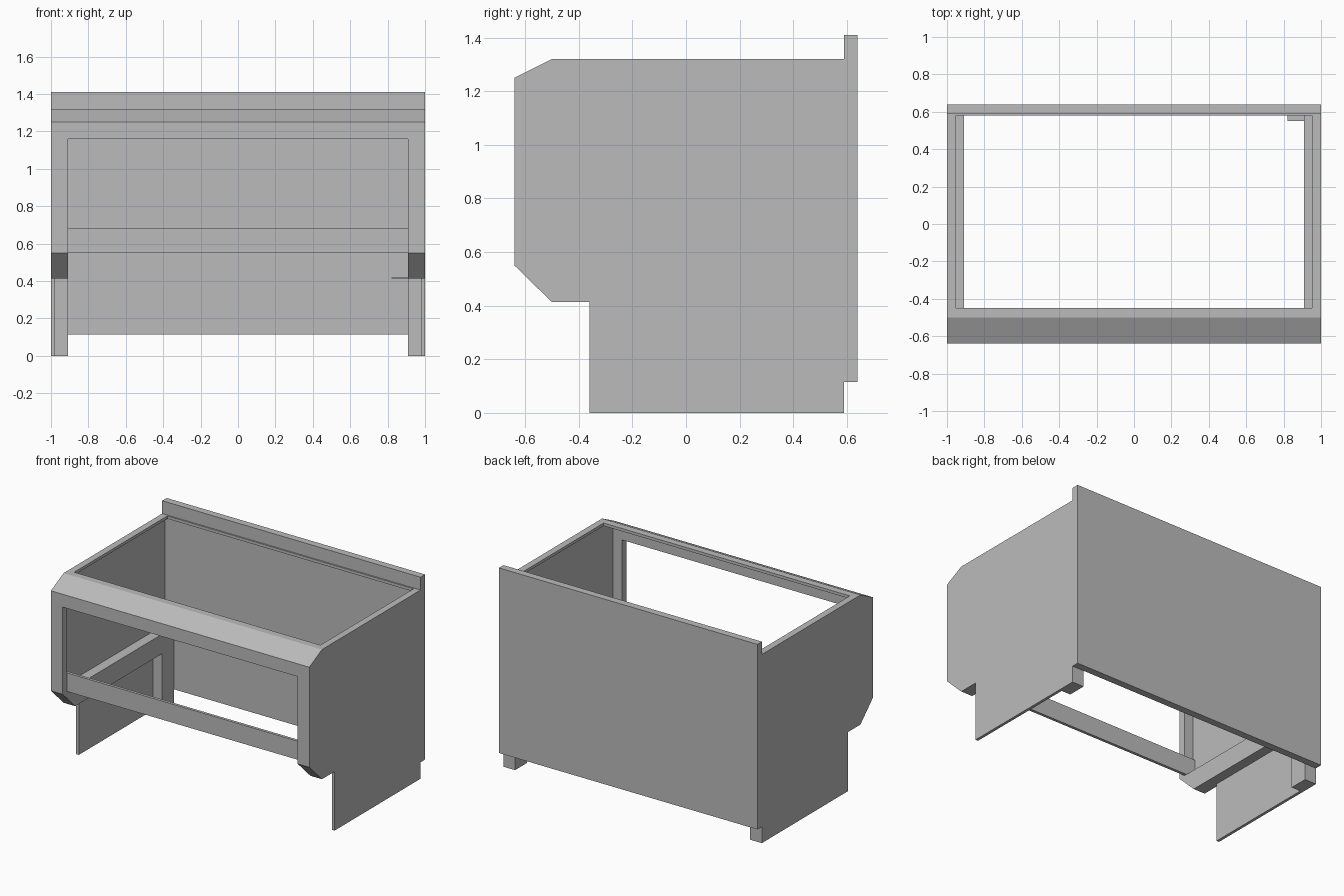
import bpy
import bmesh

cube = bpy.data.objects.get("Cube")
if cube:
    bpy.data.objects.remove(cube, do_unlink=True)

grey = bpy.data.materials.new("plain grey")
grey.use_nodes = True
grey.diffuse_color = (0.5, 0.5, 0.5, 1)
grey.node_tree.nodes["Principled BSDF"].inputs["Base Color"].default_value = (0.5, 0.5, 0.5, 1)


def prism(name, profile, x0, x1):
    """Extrude a (y, z) profile from x0 to x1."""
    bm = bmesh.new()
    face = bm.faces.new([bm.verts.new((x0, y, z)) for y, z in profile])
    new = bmesh.ops.extrude_face_region(bm, geom=[face])["geom"]
    verts = [v for v in new if isinstance(v, bmesh.types.BMVert)]
    bmesh.ops.translate(bm, verts=verts, vec=(x1 - x0, 0, 0))
    bmesh.ops.recalc_face_normals(bm, faces=bm.faces)
    mesh = bpy.data.meshes.new(name)
    bm.to_mesh(mesh)
    bm.free()
    mesh.materials.append(grey)
    obj = bpy.data.objects.new(name, mesh)
    bpy.context.collection.objects.link(obj)
    return obj


def box(name, x0, x1, y0, y1, z0, z1):
    return prism(name, [(y0, z0), (y1, z0), (y1, z1), (y0, z1)], x0, x1)


WALL, POST, RIM = 0.98, 0.91, 0.953
FRONT, BACK = -0.64, 0.59

# Outline of the side panels and the chamfered lower rails
side_outline = [(-0.36, 0), (BACK, 0), (BACK, 1.32), (-0.5, 1.32), (FRONT, 1.25),
                (FRONT, 0.55), (-0.5, 0.413), (-0.36, 0.413)]
rail_outline = [(FRONT, 0.55), (-0.5, 0.413), (BACK, 0.413), (BACK, 0.55)]

# Parts repeated on both sides
for side, s in (("left", 1), ("right", -1)):
    prism(side + "_side_panel", side_outline, s * WALL, s)
    prism(side + "_lower_rail", rail_outline, s * POST, s * WALL)
    box(side + "_front_post", s * POST, s * WALL, FRONT, -0.59, 0.55, 1.16)
    box(side + "_back_foot", s * POST, s * WALL, 0.46, BACK, 0, 0.413)
    box(side + "_top_rim", s * RIM, s * WALL, -0.45, BACK, 1.3, 1.32)

# Folded front header with its sloping top
prism("front_header", [(FRONT, 1.16), (FRONT, 1.25), (-0.5, 1.32), (-0.45, 1.32),
                       (-0.45, 1.3), (-0.5, 1.3), (-0.59, 1.255), (-0.59, 1.16)],
      -WALL, WALL)

# Back panel, its narrow ledge, the front crossbar and a small corner plate
box("back_panel", -1, 1, BACK, 0.64, 0.115, 1.41)
box("back_ledge", -RIM, RIM, 0.58, BACK, 1.3, 1.32)
box("front_crossbar", -WALL, WALL, -0.59, -0.57, 0.55, 0.68)
box("corner_plate", 0.82, POST, 0.55, BACK, 0.413, 0.419)
